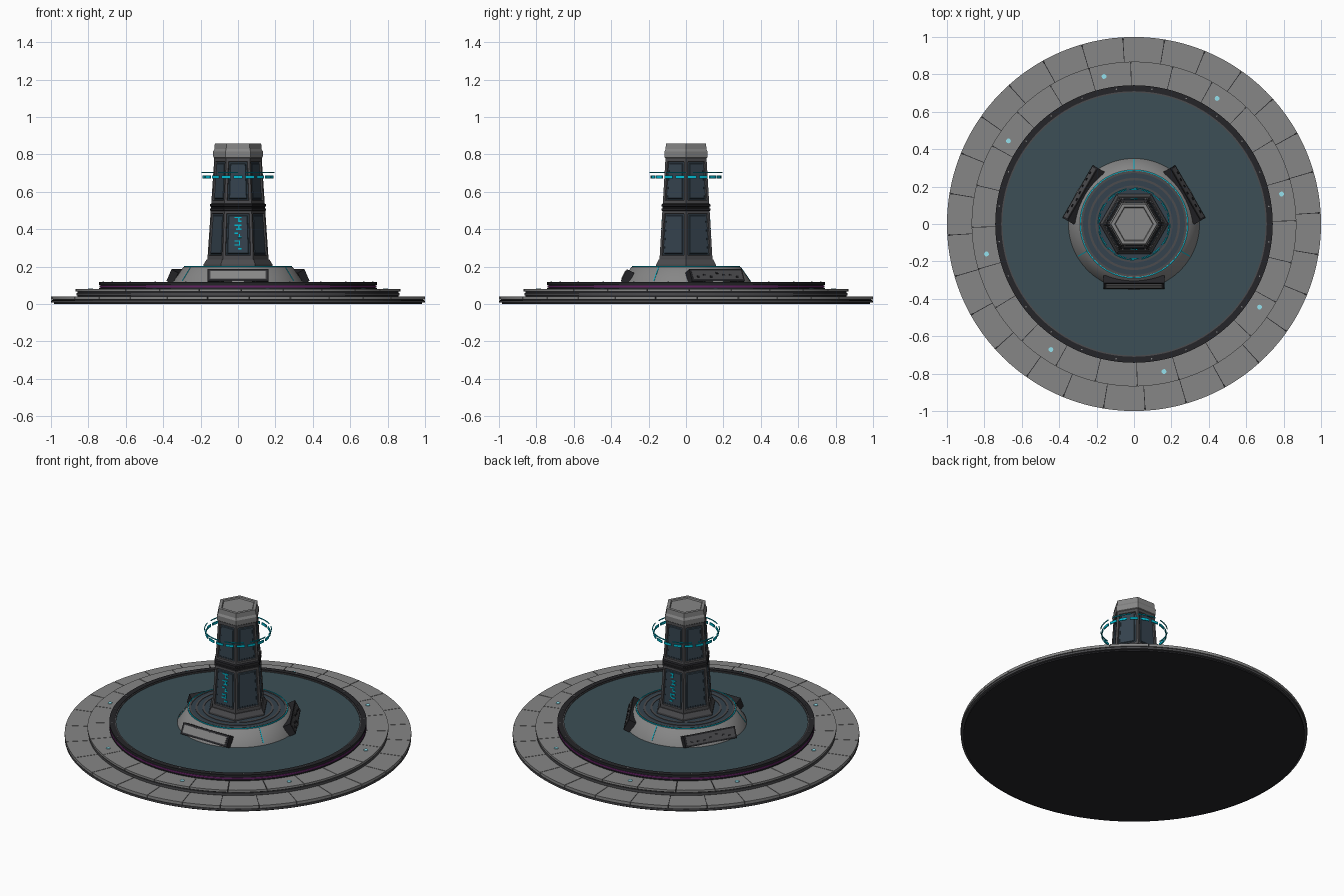
import bpy, bmesh, random
from math import pi, sin, cos, radians, atan2
from mathutils import Matrix

if "Cube" in bpy.data.objects:
    bpy.data.objects.remove(bpy.data.objects["Cube"])

random.seed(4)


def material(name, r, g, b):
    m = bpy.data.materials.new(name)
    m.diffuse_color = (r, g, b, 1)
    m.use_nodes = True
    m.node_tree.nodes["Principled BSDF"].inputs["Base Color"].default_value = m.diffuse_color
    return m


STONE = material("stone", .24, .24, .24)
DARK = material("dark_metal", .018, .018, .021)
FRAME = material("frame_metal", .07, .07, .075)
SLATE = material("slate_panel", .035, .055, .075)
WATER = material("water", .045, .078, .092)
CYAN = material("cyan_glow", .0, .5, .65)
LAMP = material("lamp", .3, .75, .85)
MAGENTA = material("magenta_strip", .12, .015, .12)


def finish(name, bm, *mats, smooth=False):
    bmesh.ops.recalc_face_normals(bm, faces=bm.faces)
    me = bpy.data.meshes.new(name)
    bm.to_mesh(me)
    bm.free()
    for m in mats:
        me.materials.append(m)
    if smooth:
        me.shade_smooth()
        me.set_sharp_from_angle(angle=radians(30))
    ob = bpy.data.objects.new(name, me)
    bpy.context.collection.objects.link(ob)
    return ob


def revolve(profile, n, ring=False):
    """Spin (radius, height) points; a ring closes the profile on itself, otherwise ends are capped."""
    bm = bmesh.new()
    rows = [[bm.verts.new((r * cos(2 * pi * i / n), r * sin(2 * pi * i / n), z))
             for i in range(n)] for r, z in profile]
    pairs = list(zip(rows, rows[1:]))
    if ring:
        pairs.append((rows[-1], rows[0]))
    else:
        bm.faces.new(rows[0])
        bm.faces.new(rows[-1])
    for a, b in pairs:
        for i in range(n):
            j = (i + 1) % n
            bm.faces.new((a[i], a[j], b[j], b[i]))
    bmesh.ops.recalc_face_normals(bm, faces=bm.faces)
    return bm


def solid(name, profile, mat, n=112):
    return finish(name, revolve(profile, n), mat, smooth=n > 12)


def ring(name, r0, r1, z0, z1, mat, n=112):
    return finish(name, revolve([(r0, z0), (r1, z0), (r1, z1), (r0, z1)], n, True),
                  mat, smooth=n > 12)


def arc_blocks(name, r0, r1, z0, z1, count, gap, sub, mat, start=0.0):
    """Ring of separate curved blocks; gap is an angle in radians."""
    bm = bmesh.new()
    step = 2 * pi / count
    for k in range(count):
        rows = []
        for s in range(sub + 1):
            a = start + k * step + gap / 2 + (step - gap) * s / sub
            rows.append([bm.verts.new((r * cos(a), r * sin(a), z))
                         for r, z in ((r0, z0), (r1, z0), (r1, z1), (r0, z1))])
        bm.faces.new(rows[0])
        bm.faces.new(rows[-1])
        for a, b in zip(rows, rows[1:]):
            for i in range(4):
                bm.faces.new((a[i], a[(i + 1) % 4], b[(i + 1) % 4], b[i]))
    return finish(name, bm, mat, smooth=True)


def around(angle, r, z, lean=0.0):
    """Frame at an angle: local x is outward, y sideways, z up along the leaning face."""
    return (Matrix.Rotation(angle, 4, 'Z') @ Matrix.Translation((r, 0, z))
            @ Matrix.Rotation(-lean, 4, 'Y'))


def boxes(name, items, mat):
    """items: (frame, (thickness, width, height))"""
    bm = bmesh.new()
    for frame, size in items:
        bmesh.ops.create_cube(bm, size=1, matrix=frame @ Matrix.Diagonal((*size, 1)))
    return finish(name, bm, mat)


def studs(name, count, r, z, radius, height, mat, start=0.0, sides=12):
    bm = bmesh.new()
    for k in range(count):
        bmesh.ops.create_cone(bm, cap_ends=True, segments=sides, radius1=radius, radius2=radius,
                              depth=height, matrix=around(start + 2 * pi * k / count, r, z))
    return finish(name, bm, mat)


# Two paved steps
solid("lower_step_base", [(.985, 0), (.985, .012), (.995, .014), (.995, .022),
                          (.985, .024), (.985, .038)], DARK)
arc_blocks("lower_step_slabs", .85, 1.0, .024, .041, 28, .004, 4, STONE, .06)
ring("lower_step_trim", .98, .999, .008, .02, FRAME)
solid("upper_step_base", [(.858, .038), (.858, .076)], DARK)
arc_blocks("upper_step_slabs", .73, .868, .066, .08, 24, .004, 5, STONE, .02)
ring("upper_step_trim", .84, .864, .045, .06, FRAME)
studs("step_lights", 8, .805, .081, .013, .006, LAMP, radians(11.5))

# Pool
solid("pool_basin", [(.735, .076), (.735, .104)], DARK)
ring("pool_rim", .71, .742, .102, .118, DARK)
ring("pool_lower_rim", .72, .742, .078, .086, DARK)
ring("pool_glow_strip", .725, .741, .088, .1, MAGENTA)
ring("pool_inner_lip", .703, .712, .102, .115, FRAME)
solid("water_surface", [(.706, .1), (.706, .11)], WATER)
studs("rim_rivets", 24, .727, .1185, .004, .003, STONE, .13, 6)

# Pedestal
solid("pedestal", [(.352, .105), (.348, .118), (.292, .198), (.284, .202), (.276, .198)], STONE, 72)
solid("pedestal_deck", [(.277, .19), (.277, .201)], SLATE, 72)
for i, (r, w) in enumerate([(.277, .005), (.24, .006), (.2, .006)]):
    ring(f"deck_ring_{i + 1}", r - w, r + w, .198, .204, FRAME, 72)
ring("pedestal_glow_ring", .285, .29, .198, .204, CYAN, 72)
lean = atan2(.056, .08)
boxes("pedestal_glow_lines",
      [(around(radians(a), .319, .159, lean), (.004, .005, .09)) for a in (-30, 90, 210)], CYAN)

# Three leaning consoles on the pedestal
frames = [around(radians(a), .312, .145, radians(27)) for a in (-90, 30, 150)]


def on_console(f, x, y, z):
    return f @ Matrix.Translation((x, y, z))


boxes("console_bodies", [(f, (.045, .325, .07)) for f in frames], DARK)
boxes("console_plates", [(on_console(f, .022, 0, 0), (.005, .305, .05)) for f in frames], FRAME)
boxes("console_front_screen", [(on_console(frames[0], .024, 0, 0), (.005, .295, .044))], STONE)
boxes("console_buttons",
      [(on_console(f, .0255, -.12 + .04 * k, random.choice((-.01, 0, .01))), (.006, .014, .009))
       for f in frames[1:] for k in range(7)], DARK)

# Hexagonal column
solid("column_foot", [(.184, .198), (.184, .212), (.168, .238), (.15, .238)], FRAME, 6)
bm = revolve([(.163, .236), (.163, .246), (.146, .498), (.142, .498), (.142, .54),
              (.143, .54), (.127, .775), (.127, .785)], 6)
bays = [f for f in bm.faces
        if max(v.co.z for v in f.verts) - min(v.co.z for v in f.verts) > .15]
for thick, depth, mat in ((.013, 0, 0), (.003, -.008, 0), (.007, 0, 1), (.003, .004, 1)):
    bmesh.ops.inset_individual(bm, faces=bays, thickness=thick, depth=depth, use_even_offset=True)
    for f in bays:
        f.material_index = 1 if mat or depth < 0 else 0
finish("column_shaft", bm, FRAME, SLATE)
solid("column_band", [(.14, .496), (.15, .5), (.15, .51), (.144, .513), (.144, .52),
                      (.15, .523), (.15, .533), (.14, .54)], DARK, 6)
solid("column_cap", [(.12, .776), (.132, .784), (.134, .815), (.126, .828), (.124, .858),
                     (.104, .858), (.1, .85)], STONE, 6)

# Abstract light marks on the front and back of the column
marks = []
for angle in (-pi / 2, pi / 2):
    for k in range(9):
        z = .295 + k * .021
        r = (.163 - (z - .246) * .0675) * .866 - .003
        w = random.choice((.02, .03, .038))
        marks.append((around(angle, r, z, radians(3.3)) @ Matrix.Translation((0, (.038 - w) / 2 *
                      random.choice((-1, 1)), 0)), (.006, w, .007)))
        if k % 2:
            marks.append((around(angle, r, z + .009, radians(3.3)) @
                          Matrix.Translation((0, random.uniform(-.013, .013), 0)), (.006, .007, .016)))
boxes("column_light_marks", marks, CYAN)

# Floating dashed light rings
arc_blocks("floating_ring_thick", .183, .189, .671, .686, 18, .09, 5, CYAN)
arc_blocks("floating_ring_thin", .191, .195, .7, .706, 8, .2, 8, CYAN, .1)
